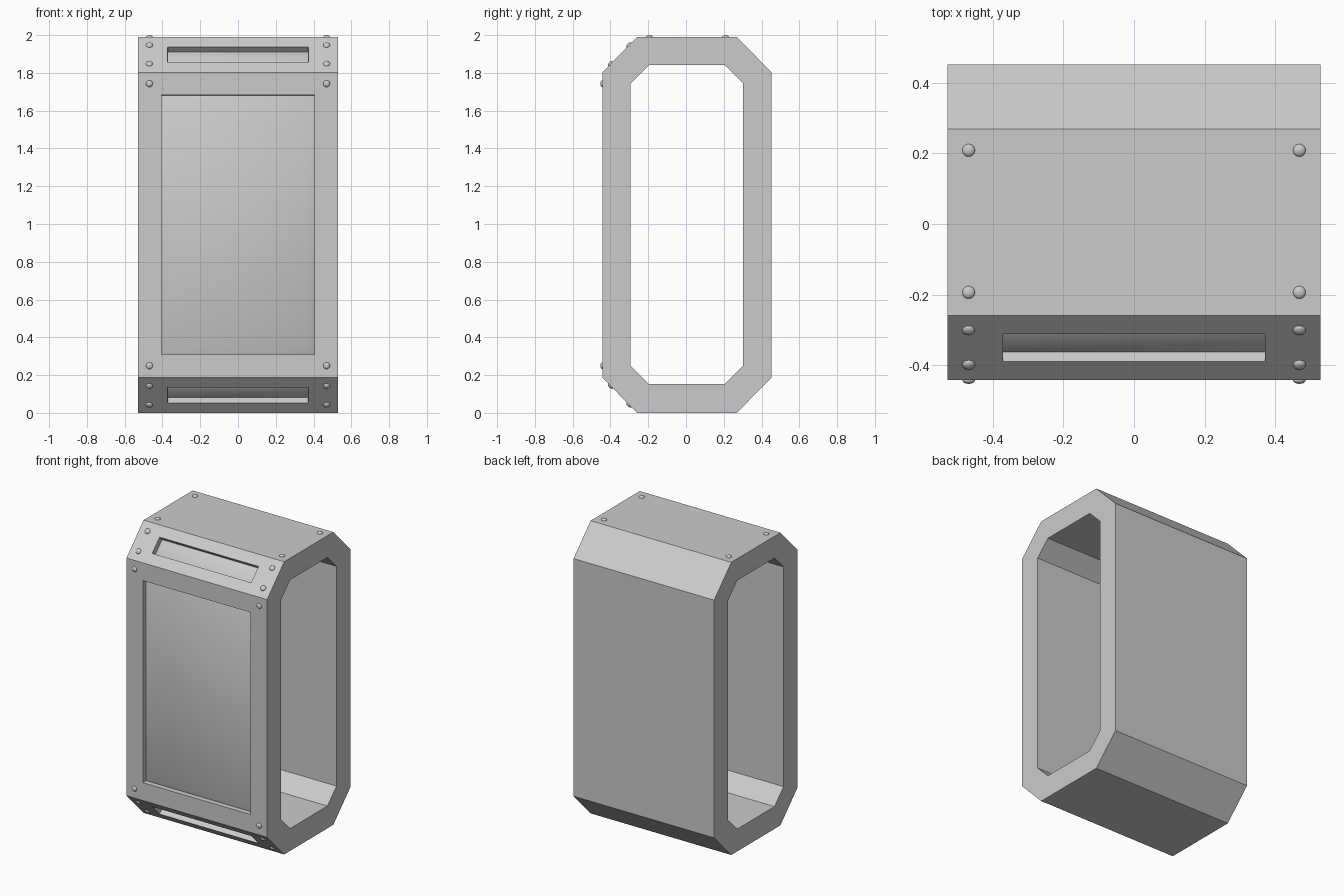
import bpy, bmesh
from math import sqrt
from mathutils import Vector

if "Cube" in bpy.data.objects:
    bpy.data.objects.remove(bpy.data.objects["Cube"])

HALF_W = 0.529


def octagon(y0, y1, z0, z1, cy, cz):
    """Chamfered rectangle in the y-z plane, starting at the bottom front corner."""
    return [(y0 + cy, z0), (y1 - cy, z0), (y1, z0 + cz), (y1, z1 - cz),
            (y1 - cy, z1), (y0 + cy, z1), (y0, z1 - cz), (y0, z0 + cz)]


# Hollow chamfered frame
outer = octagon(-0.443, 0.453, 0.0, 1.99, 0.184, 0.187)
inner = octagon(-0.293, 0.303, 0.152, 1.842, 0.098, 0.098)
bm = bmesh.new()


def ring(points, x):
    return [bm.verts.new((x, y, z)) for y, z in points]


ol, orr = ring(outer, -HALF_W), ring(outer, HALF_W)
il, ir = ring(inner, -HALF_W), ring(inner, HALF_W)
skin = []
for i in range(8):
    j = (i + 1) % 8
    skin.append(bm.faces.new((ol[i], ol[j], orr[j], orr[i])))
    bm.faces.new((il[j], il[i], ir[i], ir[j]))
    bm.faces.new((ol[j], ol[i], il[i], il[j]))
    bm.faces.new((orr[i], orr[j], ir[j], ir[i]))
bmesh.ops.recalc_face_normals(bm, faces=bm.faces[:])
bm.normal_update()


def inset(face, thickness):
    return bmesh.ops.inset_individual(bm, faces=[face], thickness=thickness,
                                      use_even_offset=True)["faces"]


def recess(face, margin, half_x, depth, slope, rise):
    """Sink a straight-walled pocket whose floor is a slightly raised, soft-edged pad."""
    normal = face.normal.copy()
    inset(face, margin)
    for v in face.verts:
        v.co.x = half_x if v.co.x > 0 else -half_x
    inset(face, 0.0005)
    for v in face.verts:
        v.co -= normal * depth
    pad = inset(face, slope)
    for v in face.verts:
        v.co += normal * rise
    for f in pad + [face]:
        f.smooth = True


# Front panel pocket and the two slots on the front chamfers
recess(skin[6], 0.121, 0.406, 0.035, 0.025, 0.014)
for k in (5, 7):
    recess(skin[k], 0.075, 0.372, 0.038, 0.014, 0.006)

mesh = bpy.data.meshes.new("frame")
bm.to_mesh(mesh)
bm.free()
bpy.context.collection.objects.link(bpy.data.objects.new("frame", mesh))

# Rivets: (y, z, outward direction), repeated on both sides
d = 1 / sqrt(2)
rivets = [(0.209, 1.99, (0, 0, 1)), (-0.194, 1.99, (0, 0, 1)),
          (-0.443, 1.743, (0, -1, 0)), (-0.443, 0.25, (0, -1, 0)),
          (-0.301, 1.947, (0, -d, d)), (-0.399, 1.848, (0, -d, d)),
          (-0.301, 0.043, (0, -d, -d)), (-0.399, 0.142, (0, -d, -d))]
bm = bmesh.new()
bmesh.ops.create_uvsphere(bm, u_segments=16, v_segments=10, radius=0.018)
bmesh.ops.scale(bm, vec=(1, 1, 0.58), verts=bm.verts[:])
for f in bm.faces:
    f.smooth = True
rivet_mesh = bpy.data.meshes.new("rivet")
bm.to_mesh(rivet_mesh)
bm.free()
for y, z, n in rivets:
    for x in (-0.469, 0.469):
        ob = bpy.data.objects.new("rivet", rivet_mesh)
        ob.location = (x, y, z)
        ob.rotation_euler = Vector(n).to_track_quat('Z', 'Y').to_euler()
        bpy.context.collection.objects.link(ob)
